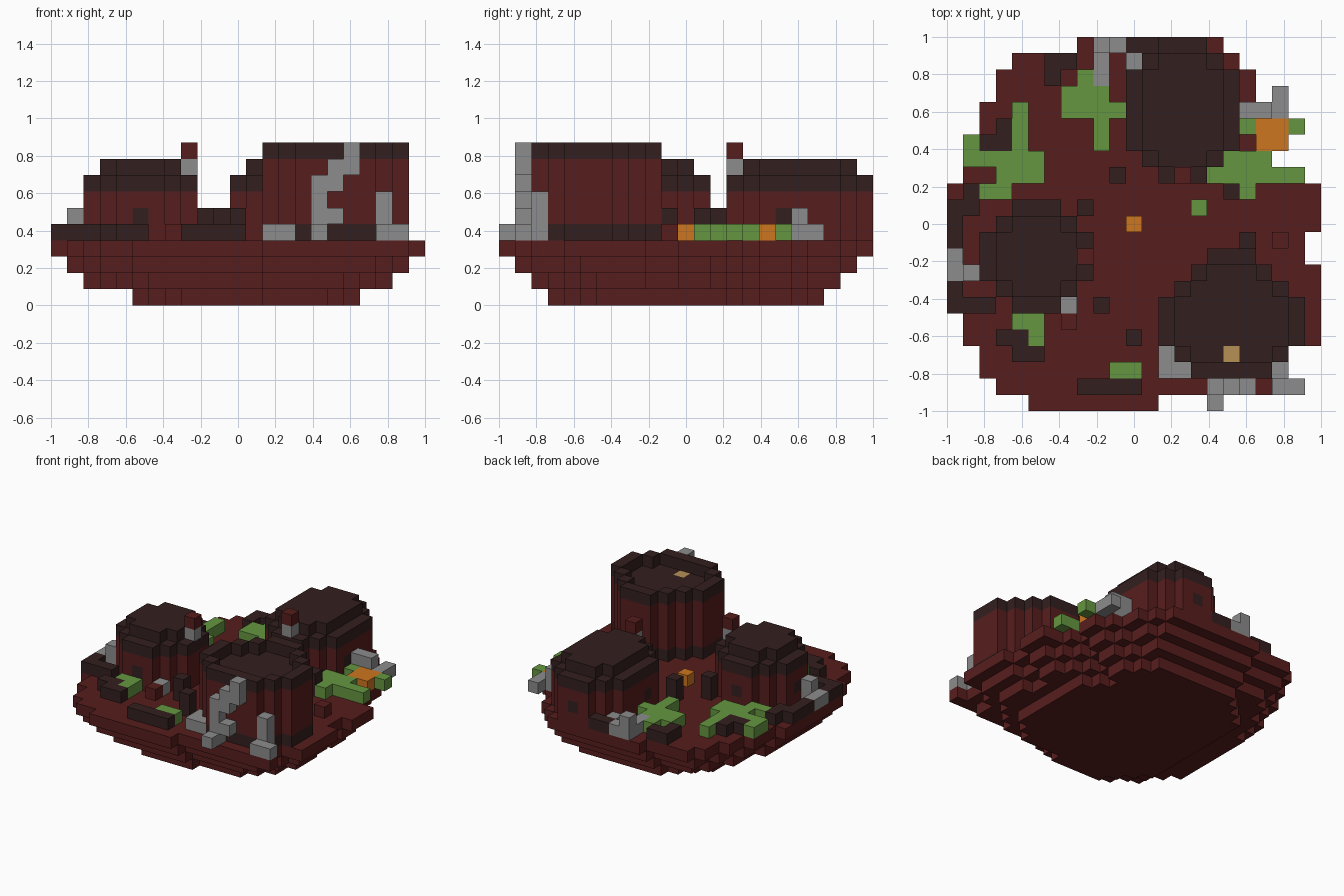
import bpy
import bmesh

cube = bpy.data.objects.get("Cube")
if cube:
    bpy.data.objects.remove(cube, do_unlink=True)

N = 23            # blocks along the longest side
S = 2 / N         # block size
GROUND = 4        # first level above the island

COLOURS = {
    "brick_red": (0.097, 0.0125, 0.0125),
    "charcoal": (0.0335, 0.0135, 0.0135),
    "stone_grey": (0.262, 0.262, 0.262),
    "moss_green": (0.133, 0.305, 0.052),
    "ember_orange": (0.61, 0.182, 0.014),
    "tan": (0.465, 0.28, 0.093),
}
materials = {}
for label, rgb in COLOURS.items():
    mat = bpy.data.materials.new(label)
    mat.use_nodes = True
    mat.diffuse_color = (*rgb, 1)
    shader = next(n for n in mat.node_tree.nodes if n.type == 'BSDF_PRINCIPLED')
    shader.inputs["Base Color"].default_value = (*rgb, 1)
    shader.inputs["Roughness"].default_value = 0.9
    materials[label] = mat

parts = {}        # part name -> {block: colour}
solid = set()     # every filled block


def fill(part, colour, cells, levels):
    """Stack a plan of cells over the given levels; earlier parts keep their blocks."""
    blocks = parts.setdefault(part, {})
    for x, y in cells:
        for z in levels:
            key = (x, y, z)
            if key in blocks or key not in solid:
                blocks[key] = colour
                solid.add(key)


def rect(x0, y0, x1, y1, cut=0):
    """Rectangle of cells, optionally with its corners cut off in steps."""
    return {(x, y) for x in range(x0, x1 + 1) for y in range(y0, y1 + 1)
            if min(x - x0, x1 - x) + min(y - y0, y1 - y) >= cut}


def disk(cx, cy, r):
    return {(x, y) for x, y in rect(cx - r, cy - r, cx + r, cy + r)
            if (x - cx) ** 2 + (y - cy) ** 2 <= r * r + 1.2}


def erode(cells):
    return {(x, y) for x, y in cells
            if {(x + 1, y), (x - 1, y), (x, y + 1), (x, y - 1)} <= cells}


def scatter(part, colour, boxes):
    """Low blocks on the ground: x0, y0, x1, y1, height."""
    for x0, y0, x1, y1, h in boxes:
        fill(part, colour, rect(x0, y0, x1, y1), range(GROUND, GROUND + h))


# Island: a ragged disc that steps inwards and gets rounder towards the bottom
starts = [5, 3, 2, 2, 1, 1] + [0] * 8 + [1] * 3 + [2, 2, 3, 3, 4, 8]
ends = [12, 21, 20, 20] + [22] * 5 + [21, 21, 22, 22, 22, 20, 19, 20, 20, 19, 18, 18, 17, 16]
top = {(x, y) for y in range(N) for x in range(starts[y], ends[y] + 1)}
upper = erode(top)
lower = erode(upper) & rect(2, 2, 20, 20, 4)
bottom = erode(lower) & rect(5, 3, 18, 19, 3)
for level, plan in enumerate((bottom, lower, upper, top)):
    fill("island", "brick_red", plan, [level])


# Two covered towers with a crown, a raised roof and a marker post
def covered_tower(name, mask, windows, marker):
    fill(name, "brick_red", mask, range(4, 7))
    fill(name, "charcoal", mask, [7])
    fill(name, "charcoal", erode(mask), [8])
    fill(name, "charcoal", windows, [5])
    fill(name + "_marker", "stone_grey", [marker], [8])
    fill(name + "_marker", "brick_red", [marker], [9])


covered_tower("left_side_tower", disk(5, 9, 3), [(5, 6), (5, 12), (2, 9)], (8, 9))
covered_tower("back_tower", disk(14, 17, 3) | disk(14, 19, 3),
              [(17, 17), (11, 17), (14, 22)], (14, 14))

# Tall open tower with a parapet around a sunken floor
tall = disk(17, 5, 4) - rect(13, 0, 21, 1)
floor = erode(tall)
fill("tall_tower", "charcoal", tall, [4])
fill("tall_tower", "brick_red", tall, range(5, 9))
fill("tall_tower", "charcoal", floor, [8])
fill("tall_tower", "charcoal", tall - floor, [9])
fill("tall_tower", "tan", [(17, 3)], [8])

# Crooked stone stair climbing the tall tower
for x, levels in ((16, range(4, 8)), (17, (5, 7, 8)), (18, (8, 9))):
    fill("stone_stair", "stone_grey", [(x, 1)], levels)

# Stone debris
scatter("stone_rubble", "stone_grey", [
    (16, 0, 16, 0, 1), (20, 1, 21, 1, 1), (20, 2, 20, 2, 3),
    (13, 2, 14, 2, 1), (13, 3, 13, 3, 1), (7, 6, 7, 6, 1),
    (0, 8, 0, 9, 1), (1, 8, 1, 8, 2),
    (18, 18, 19, 18, 2), (20, 18, 20, 19, 1),
    (9, 20, 9, 21, 1), (9, 22, 9, 22, 2), (10, 22, 10, 22, 1), (11, 21, 11, 21, 1),
])

# Charred posts and broken walls
scatter("charred_posts", "charcoal", [
    (9, 6, 9, 6, 2), (11, 4, 11, 4, 2), (10, 14, 10, 14, 2),
    (8, 12, 8, 12, 2), (18, 10, 18, 10, 2), (17, 13, 17, 13, 2),
])
scatter("broken_walls", "charcoal", [
    (8, 1, 11, 1, 1), (3, 4, 4, 4, 1), (4, 3, 5, 3, 1),
    (0, 6, 2, 6, 1), (0, 7, 0, 7, 1), (0, 10, 0, 12, 1), (1, 12, 1, 13, 1),
    (2, 16, 3, 16, 1), (3, 17, 3, 17, 1), (6, 20, 6, 21, 1), (7, 21, 7, 21, 1),
    (11, 22, 12, 22, 1),
])
scatter("loose_bricks", "brick_red", [(7, 5, 7, 5, 1), (20, 10, 20, 10, 1)])

# Fires
scatter("embers", "ember_orange", [(11, 11, 11, 11, 1), (19, 16, 20, 17, 1)])

# Moss patches
scatter("moss", "moss_green", [
    (4, 5, 5, 5, 1), (5, 4, 5, 4, 1), (10, 2, 11, 2, 1), (15, 12, 15, 12, 1),
    (16, 14, 21, 14, 1), (17, 15, 19, 15, 1), (18, 13, 18, 13, 1),
    (18, 17, 18, 17, 1), (21, 17, 21, 17, 1),
    (4, 15, 4, 18, 1), (1, 15, 5, 15, 1), (1, 16, 1, 16, 1),
    (3, 14, 5, 14, 1), (2, 13, 3, 13, 1),
    (7, 18, 9, 19, 1), (8, 20, 8, 20, 1), (10, 18, 10, 18, 1), (9, 16, 9, 17, 1),
])


# Turn each part's blocks into one mesh of exposed faces
def build(name, blocks):
    names = list(dict.fromkeys(blocks.values()))
    bm = bmesh.new()
    corners = {}

    def corner(p):
        if p not in corners:
            corners[p] = bm.verts.new((p[0] * S - 1, p[1] * S - 1, p[2] * S))
        return corners[p]

    for block, colour in blocks.items():
        for axis in range(3):
            for side in (0, 1):
                beside = list(block)
                beside[axis] += 2 * side - 1
                if tuple(beside) in solid:
                    continue
                ring = []
                for a, b in ((0, 0), (1, 0), (1, 1), (0, 1)):
                    p = list(block)
                    p[axis] += side
                    p[(axis + 1) % 3] += a
                    p[(axis + 2) % 3] += b
                    ring.append(corner(tuple(p)))
                face = bm.faces.new(ring if side else ring[::-1])
                face.material_index = names.index(colour)
    mesh = bpy.data.meshes.new(name)
    bm.to_mesh(mesh)
    bm.free()
    for label in names:
        mesh.materials.append(materials[label])
    bpy.context.scene.collection.objects.link(bpy.data.objects.new(name, mesh))


for part_name, part_blocks in parts.items():
    build(part_name, part_blocks)
